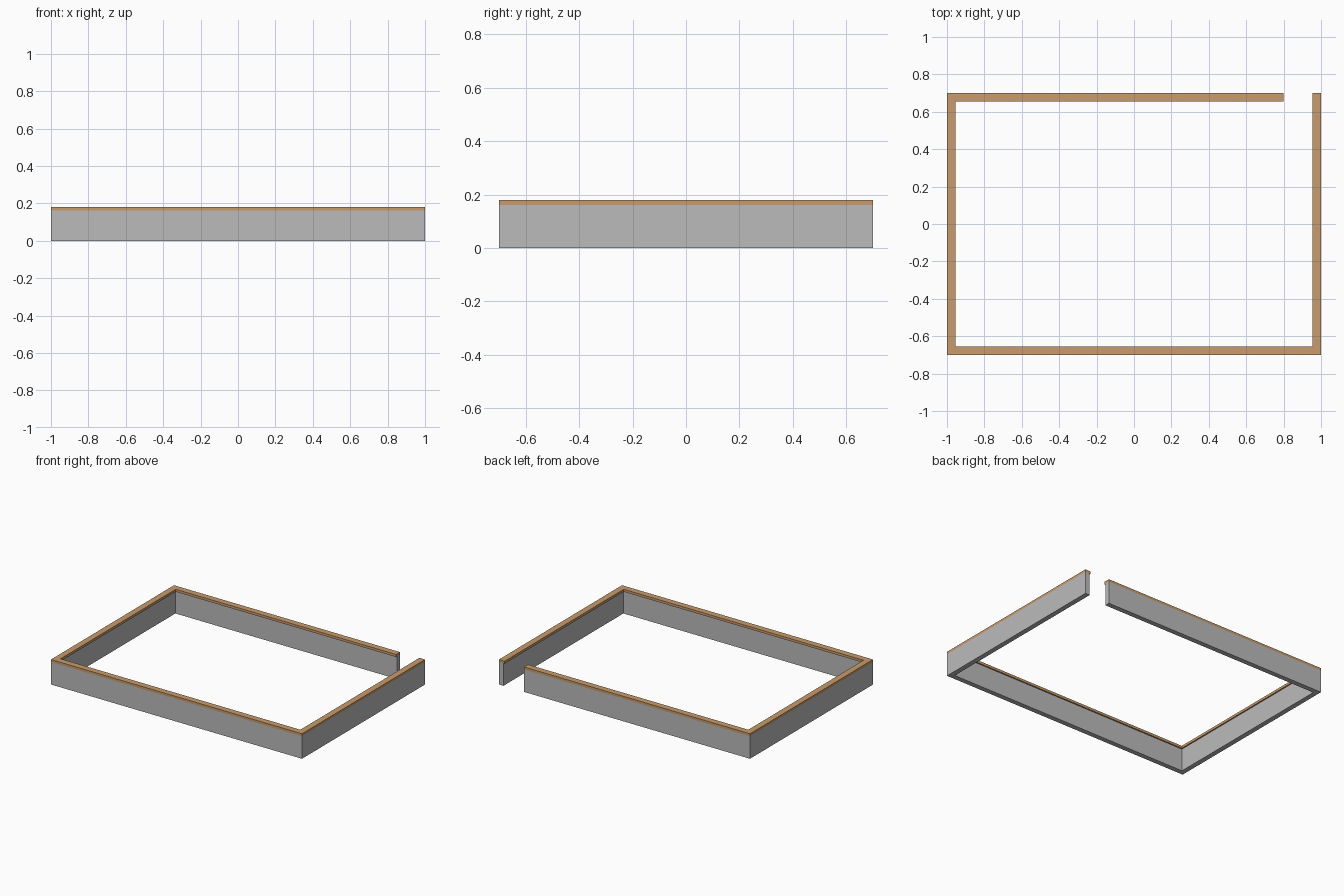
import bpy, bmesh

if "Cube" in bpy.data.objects:
    bpy.data.objects.remove(bpy.data.objects["Cube"])

X, Y = 1.0, 0.7      # outer half sizes
GAP_X = 0.80         # where the back run stops, leaving an opening


def material(name, rgb):
    m = bpy.data.materials.new(name)
    m.diffuse_color = (*rgb, 1)
    m.use_nodes = True
    m.node_tree.nodes["Principled BSDF"].inputs["Base Color"].default_value = m.diffuse_color
    return m


def run_outline(t):
    """Open loop of thickness t, flush with the outer edge."""
    a, b = X - t, Y - t
    outer = [(GAP_X, Y), (-X, Y), (-X, -Y), (X, -Y), (X, Y)]
    inner = [(GAP_X, b), (-a, b), (-a, -b), (a, -b), (a, Y)]
    return outer, inner


def build_run(name, t, z0, z1, mat):
    outer, inner = run_outline(t)
    bm = bmesh.new()
    o = [bm.verts.new((x, y, z0)) for x, y in outer]
    i = [bm.verts.new((x, y, z0)) for x, y in inner]
    faces = [bm.faces.new((o[k], o[k + 1], i[k + 1], i[k])) for k in range(4)]
    ext = bmesh.ops.extrude_face_region(bm, geom=faces, use_keep_orig=True)
    top = [g for g in ext["geom"] if isinstance(g, bmesh.types.BMVert)]
    bmesh.ops.translate(bm, verts=top, vec=(0, 0, z1 - z0))
    bmesh.ops.recalc_face_normals(bm, faces=bm.faces)
    me = bpy.data.meshes.new(name)
    bm.to_mesh(me)
    bm.free()
    me.materials.append(mat)
    ob = bpy.data.objects.new(name, me)
    bpy.context.collection.objects.link(ob)


# Grey low wall and the slightly wider wooden cap on top of it
build_run("low_wall", 0.036, 0.0, 0.162, material("wall grey", (0.50, 0.50, 0.50)))
build_run("wall_cap", 0.045, 0.162, 0.18, material("cap wood", (0.58, 0.33, 0.15)))
